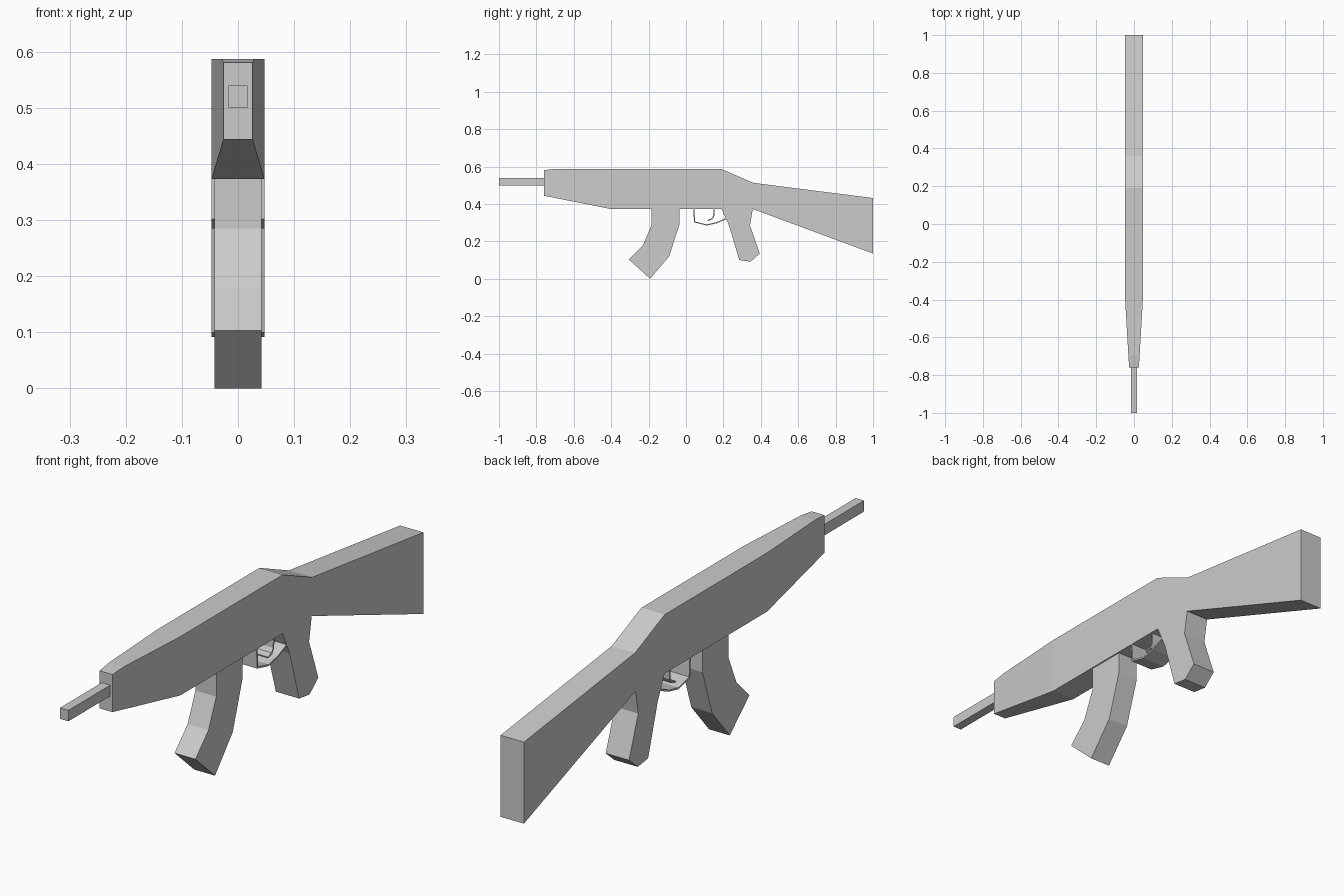
import bpy
import bmesh

cube = bpy.data.objects.get("Cube")
if cube:
    bpy.data.objects.remove(cube, do_unlink=True)

# Single flat colour
GREY = (0.6, 0.6, 0.6, 1.0)
grey = bpy.data.materials.new("plain grey")
grey.use_nodes = True
grey.diffuse_color = GREY
grey.node_tree.nodes["Principled BSDF"].inputs["Base Color"].default_value = GREY

HALF = 0.047          # half width of the body
MUZZLE_HALF = 0.026   # half width at the muzzle end
TAPER_Y, MUZZLE_Y = -0.4, -0.76


def finish(name, bm):
    mesh = bpy.data.meshes.new(name)
    bm.to_mesh(mesh)
    bm.free()
    mesh.materials.append(grey)
    obj = bpy.data.objects.new(name, mesh)
    bpy.context.collection.objects.link(obj)
    return obj


def slab(profile, half):
    """Extrude a side outline (y, z) across the width."""
    bm = bmesh.new()
    face = bm.faces.new([bm.verts.new((-half, y, z)) for y, z in profile])
    out = bmesh.ops.extrude_face_region(bm, geom=[face])
    moved = [v for v in out["geom"] if isinstance(v, bmesh.types.BMVert)]
    bmesh.ops.translate(bm, verts=moved, vec=(2 * half, 0, 0))
    bmesh.ops.recalc_face_normals(bm, faces=bm.faces[:])
    return bm


def strip(name, path, half, thickness):
    """Thin bent plate following a side path (y, z)."""
    bm = bmesh.new()
    rows = [[bm.verts.new((x, y, z)) for x in (-half, half)] for y, z in path]
    for a, b in zip(rows, rows[1:]):
        bm.faces.new((a[0], a[1], b[1], b[0]))
    obj = finish(name, bm)
    solid = obj.modifiers.new("thickness", "SOLIDIFY")
    solid.thickness = thickness
    solid.offset = 0
    solid.use_even_offset = True


# Body, stock and pistol grip in one outline, narrowing towards the muzzle
body = slab([
    (MUZZLE_Y, 0.581), (-0.70, 0.587), (0.19, 0.587), (0.36, 0.513),
    (1.0, 0.432), (1.0, 0.135), (0.357, 0.373),
    (0.342, 0.285), (0.395, 0.135), (0.345, 0.092), (0.285, 0.10),
    (0.23, 0.285), (0.19, 0.373),
    (TAPER_Y, 0.373), (MUZZLE_Y, 0.444)], HALF)
bmesh.ops.bisect_plane(body, geom=body.verts[:] + body.edges[:] + body.faces[:],
                       dist=0.0001, plane_co=(0, TAPER_Y, 0), plane_no=(0, 1, 0))
for v in body.verts:
    t = max(0.0, (TAPER_Y - v.co.y) / (TAPER_Y - MUZZLE_Y))
    v.co.x *= 1 + t * (MUZZLE_HALF / HALF - 1)
finish("body_with_stock_and_grip", body)

# Curved magazine
finish("magazine", slab([
    (-0.185, 0.38), (-0.185, 0.285), (-0.23, 0.18), (-0.305, 0.103),
    (-0.192, 0.0), (-0.09, 0.12), (-0.035, 0.29), (-0.035, 0.38)], 0.042))

# Square barrel
finish("barrel", slab([(-1.0, 0.50), (-1.0, 0.54), (-0.75, 0.54), (-0.75, 0.50)], 0.017))

# Trigger guard and trigger
strip("trigger_guard", [(0.042, 0.375), (0.046, 0.304), (0.11, 0.288),
                        (0.165, 0.30), (0.215, 0.322)], HALF, 0.006)
strip("trigger", [(0.15, 0.375), (0.148, 0.335), (0.138, 0.319),
                  (0.115, 0.312)], HALF * 0.85, 0.006)
